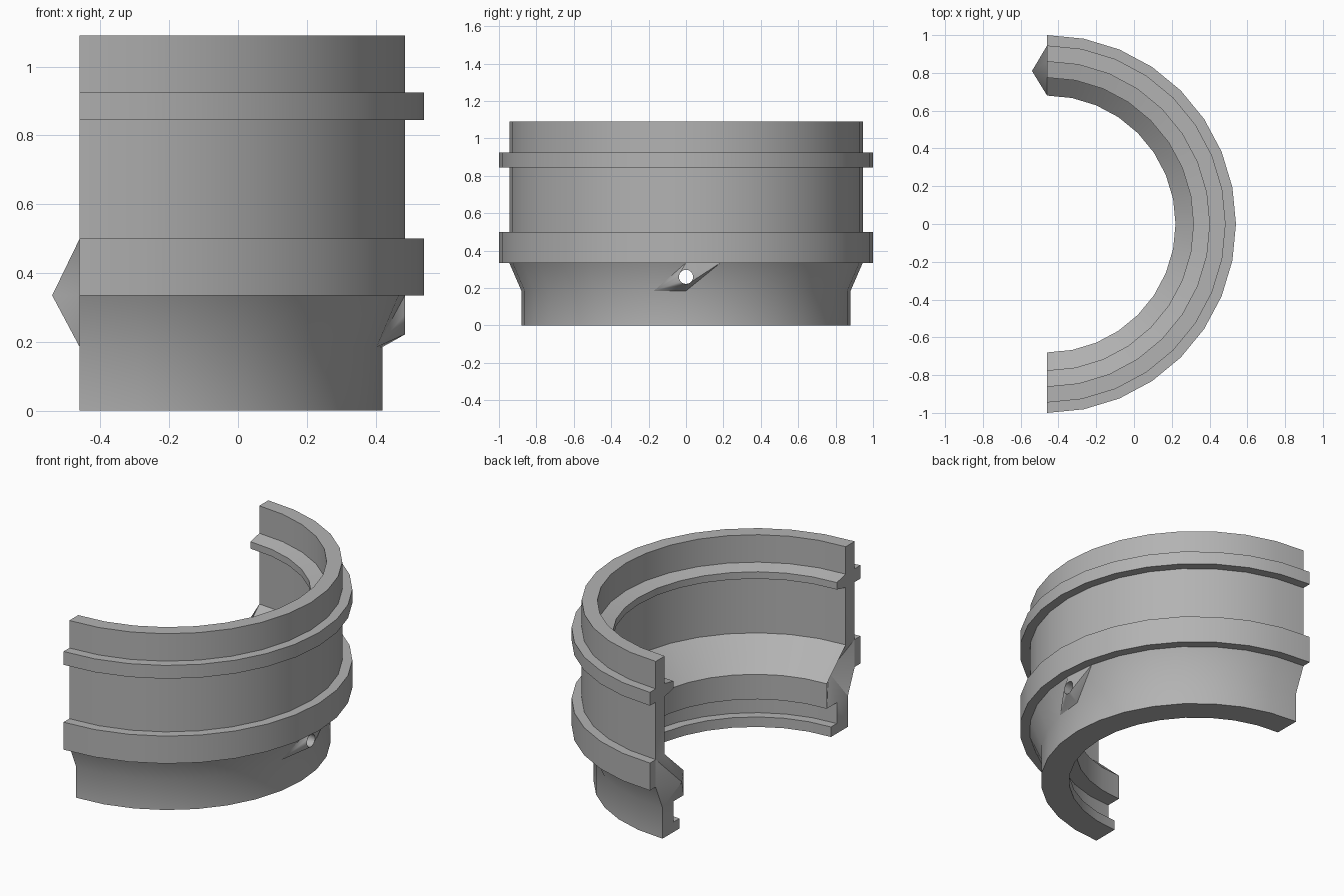
import bpy
import bmesh
import math
from mathutils import Vector, Matrix

cube = bpy.data.objects.get("Cube")
if cube:
    bpy.data.objects.remove(cube, do_unlink=True)

CENTRE_X = -0.46
SEGMENTS = 16
TOOTH = 0.08
SLOPE_LOW, SLOPE_TOP = 0.185, 0.335
HOLE_R, HOLE_Z = 0.0385, 0.26

grey = bpy.data.materials.new("plain_grey")
grey.use_nodes = True
colour = (0.45, 0.45, 0.45, 1)
grey.diffuse_color = colour
grey.node_tree.nodes["Principled BSDF"].inputs["Base Color"].default_value = colour


def make_object(name, bm):
    bmesh.ops.recalc_face_normals(bm, faces=bm.faces)
    mesh = bpy.data.meshes.new(name)
    bm.to_mesh(mesh)
    bm.free()
    mesh.materials.append(grey)
    obj = bpy.data.objects.new(name, mesh)
    bpy.context.collection.objects.link(obj)
    return obj


def on_ring(radius, angle, z):
    return Vector((CENTRE_X + radius * math.cos(angle), radius * math.sin(angle), z))


# Half ring cross-section (radius, height): up the outside, down the inside
profile = [
    (0.88, 0), (0.88, SLOPE_LOW), (0.945, SLOPE_TOP), (1, SLOPE_TOP), (1, 0.5),
    (0.945, 0.5), (0.945, 0.845), (1, 0.845), (1, 0.925), (0.945, 0.925),
    (0.945, 1.09), (0.86, 1.09), (0.86, 0.925), (0.775, 0.907), (0.775, 0.865),
    (0.86, 0.845), (0.86, 0.5), (0.68, SLOPE_TOP), (0.68, SLOPE_LOW),
    (0.775, SLOPE_LOW), (0.775, 0.06), (0.72, 0.06), (0.72, 0),
]
bm = bmesh.new()
rings = []
for i in range(SEGMENTS + 1):
    angle = math.pi * (i / SEGMENTS - 0.5)
    rings.append([bm.verts.new(on_ring(r, angle, z)) for r, z in profile])
for a, b in zip(rings, rings[1:]):
    for j in range(len(profile)):
        k = (j + 1) % len(profile)
        bm.faces.new((a[j], b[j], b[k], a[k]))

# End faces: a pointed tooth at the back end, a matching socket at the front end
tooth_base = [1, 2, 5, 16, 17, 18, 19]
for ring, side in ((rings[0], -1), (rings[-1], 1)):
    bm.faces.new([ring[j] for j in (0, 1, 19, 20, 21, 22)])
    bm.faces.new(ring[2:6])
    bm.faces.new(ring[5:17])
    apex = bm.verts.new((CENTRE_X - side * TOOTH, side * 0.81, SLOPE_TOP))
    for j, k in zip(tooth_base, tooth_base[1:] + tooth_base[:1]):
        bm.faces.new((ring[j], ring[k], apex))
half_ring = make_object("half_ring", bm)

# Faceted boss blending the sloped wall into the hole rim
bm = bmesh.new()
step = math.pi / SEGMENTS
for r, angle, z in ((0.88, -step, SLOPE_LOW), (0.88, 0, SLOPE_LOW),
                    (0.945, step, SLOPE_TOP), (0.945, 0, SLOPE_TOP)):
    bm.verts.new(on_ring(r, angle, z))
for i in range(24):
    t = math.tau * i / 24
    bm.verts.new((CENTRE_X + 0.945, HOLE_R * math.cos(t), HOLE_Z + HOLE_R * math.sin(t)))
bmesh.ops.convex_hull(bm, input=bm.verts)
hole_boss = make_object("hole_boss", bm)

# Pin hole through wall and boss
bm = bmesh.new()
bmesh.ops.create_cone(
    bm, cap_ends=True, segments=24, radius1=HOLE_R * 0.98, radius2=HOLE_R * 0.98, depth=0.6,
    matrix=Matrix.Translation((0.36, 0, HOLE_Z)) @ Matrix.Rotation(math.pi / 2, 4, "Y"))
cutter = make_object("hole_cutter", bm)
cutter.hide_render = True

for obj in (half_ring, hole_boss):
    bpy.ops.object.select_all(action="DESELECT")
    obj.select_set(True)
    bpy.context.view_layer.objects.active = obj
    cut = obj.modifiers.new("pin_hole", "BOOLEAN")
    cut.operation = "DIFFERENCE"
    cut.solver = "EXACT"
    cut.object = cutter
    bpy.ops.object.modifier_apply(modifier=cut.name)
    bpy.ops.object.shade_smooth_by_angle(angle=math.radians(30))
bpy.data.objects.remove(cutter, do_unlink=True)
